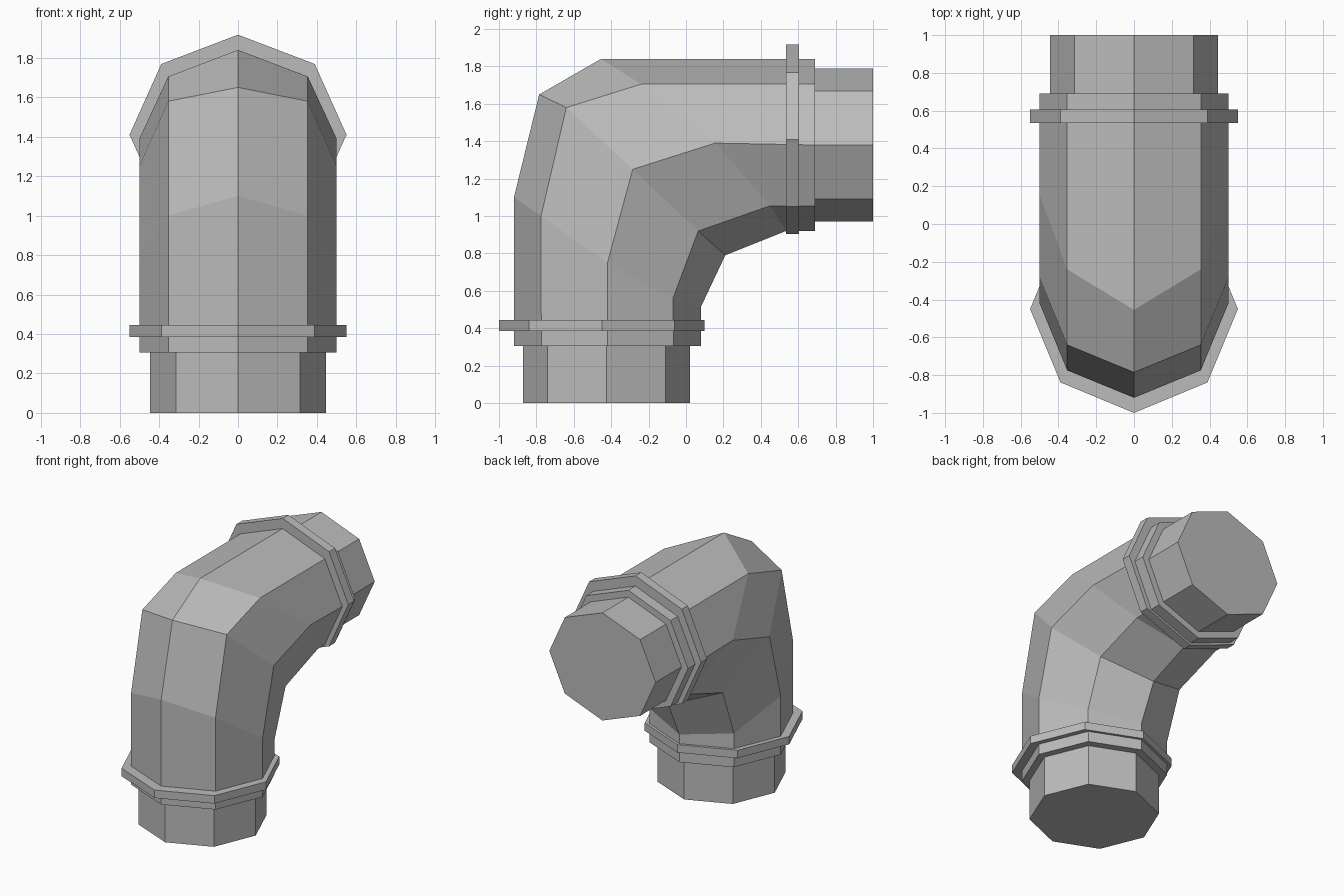
import bpy, bmesh
from math import cos, sin, pi

cube = bpy.data.objects.get("Cube")
if cube:
    bpy.data.objects.remove(cube, do_unlink=True)

GREY = (0.5, 0.5, 0.5, 1.0)
mat = bpy.data.materials.new("plain grey")
mat.use_nodes = True
mat.diffuse_color = GREY
mat.node_tree.nodes["Principled BSDF"].inputs["Base Color"].default_value = GREY


def loft(name, rings):
    """Skin a row of eight-sided rings and cap both ends."""
    bm = bmesh.new()
    loops = [[bm.verts.new(p) for p in ring] for ring in rings]
    for a, b in zip(loops, loops[1:]):
        for i in range(8):
            j = (i + 1) % 8
            bm.faces.new((a[i], a[j], b[j], b[i]))
    bm.faces.new(loops[0])
    bm.faces.new(loops[-1])
    bmesh.ops.recalc_face_normals(bm, faces=bm.faces)
    mesh = bpy.data.meshes.new(name)
    bm.to_mesh(mesh)
    bm.free()
    mesh.materials.append(mat)
    obj = bpy.data.objects.new(name, mesh)
    bpy.context.scene.collection.objects.link(obj)


def flat_ring(z, y, rx, ry):
    """Level octagon, starting at the outer (front) corner."""
    return [(rx * sin(k * pi / 4), y - ry * cos(k * pi / 4), z) for k in range(8)]


def upright_ring(y, z, rx, rz):
    """Octagon facing the back, starting at the outer (top) corner."""
    return [(rx * sin(k * pi / 4), y, z + rz * cos(k * pi / 4)) for k in range(8)]


def bend_ring(side):
    """Slanted ring from five (y, z) corners, outer to inner, mirrored in x."""
    corners = side + side[-2:0:-1]
    return [(0.5 * sin(k * pi / 4), y, z) for k, (y, z) in enumerate(corners)]


# Elbow body with three mitred bends
loft("elbow_pipe", [
    flat_ring(0.305, -0.42, 0.5, 0.5),
    bend_ring([(-0.92, 1.10), (-0.775, 1.0), (-0.42, 0.75), (-0.07, 0.56), (0.08, 0.515)]),
    bend_ring([(-0.785, 1.65), (-0.64, 1.58), (-0.285, 1.25), (0.065, 0.92), (0.21, 0.79)]),
    bend_ring([(-0.455, 1.84), (-0.24, 1.705), (0.155, 1.39), (0.45, 1.055), (0.535, 0.92)]),
    upright_ring(0.69, 1.38, 0.5, 0.46),
])

# Collars near each end
loft("lower_collar", [flat_ring(z, -0.45, 0.55, 0.55) for z in (0.385, 0.445)])
loft("rear_collar", [upright_ring(y, 1.41, 0.55, 0.507) for y in (0.535, 0.605)])

# Narrower end sockets
loft("lower_socket", [flat_ring(z, -0.425, 0.446, 0.446) for z in (0.0, 0.32)])
loft("rear_socket", [upright_ring(y, 1.38, 0.446, 0.408) for y in (0.67, 1.0)])
